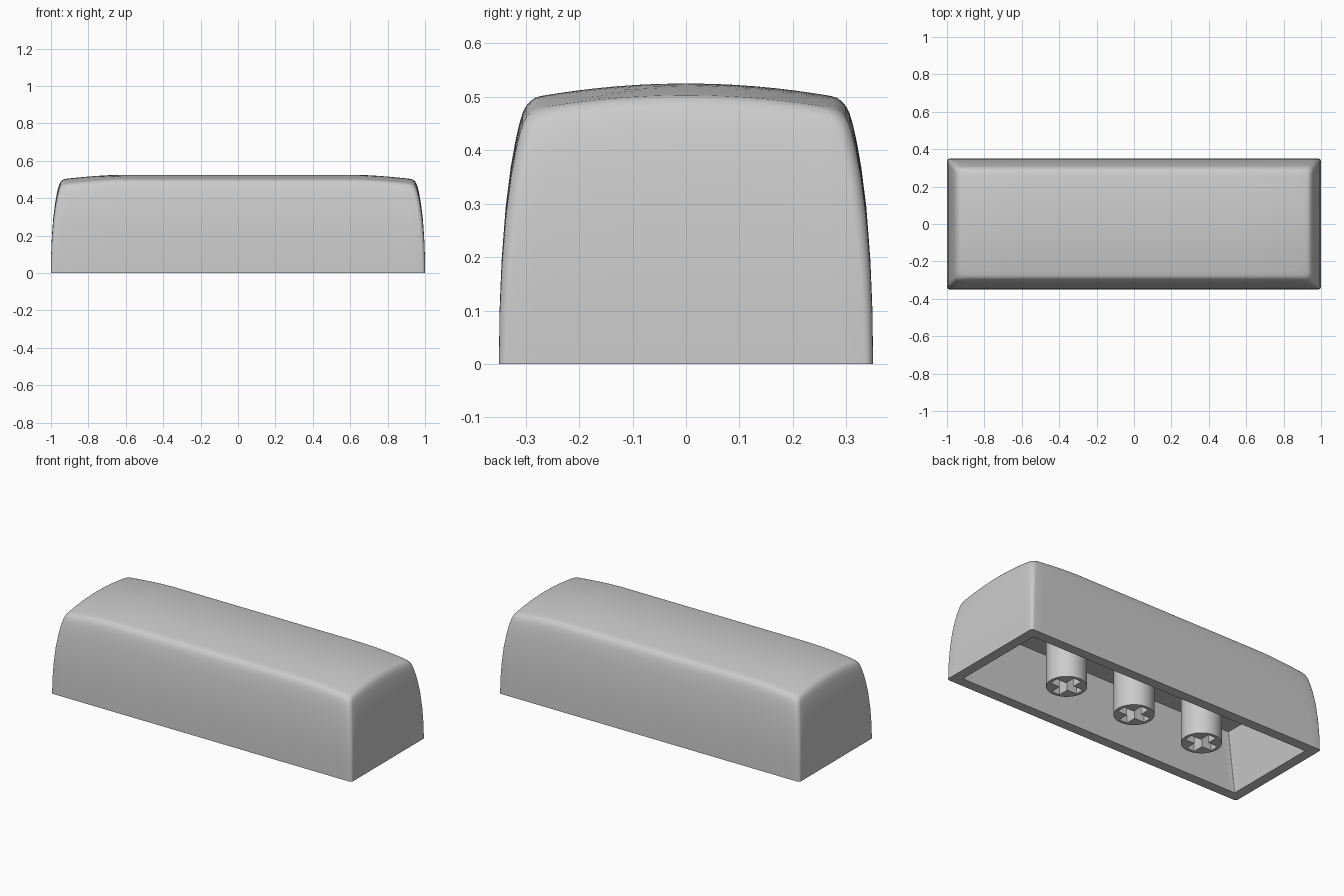
import bpy, bmesh, math
from mathutils import Vector

cube = bpy.data.objects.get("Cube")
if cube:
    bpy.data.objects.remove(cube, do_unlink=True)

HX, HY, CROWN = 1.0, 0.35, 0.525
CEILING = 0.34

grey = bpy.data.materials.new("light grey plastic")
grey.use_nodes = True
grey.diffuse_color = (0.6, 0.6, 0.6, 1)
grey.node_tree.nodes["Principled BSDF"].inputs["Base Color"].default_value = (0.6, 0.6, 0.6, 1)


def make_object(name, bm):
    bmesh.ops.recalc_face_normals(bm, faces=bm.faces[:])
    mesh = bpy.data.meshes.new(name)
    bm.to_mesh(mesh)
    bm.free()
    mesh.materials.append(grey)
    obj = bpy.data.objects.new(name, mesh)
    bpy.context.collection.objects.link(obj)
    return obj


def smooth(obj, degrees):
    bpy.ops.object.select_all(action='DESELECT')
    obj.select_set(True)
    bpy.context.view_layer.objects.active = obj
    bpy.ops.object.shade_smooth_by_angle(angle=math.radians(degrees))


def outline(hx, hy, r, arc=5, nx=40, ny=14):
    """Rounded rectangle with evenly divided sides."""
    r = min(r, hx, hy)
    corners = []
    for k, (sx, sy) in enumerate([(1, 1), (-1, 1), (-1, -1), (1, -1)]):
        centre = Vector((sx * (hx - r), sy * (hy - r)))
        angles = [math.pi / 2 * (k + i / arc) for i in range(arc + 1)]
        corners.append([centre + r * Vector((math.cos(a), math.sin(a))) for a in angles])
    points = []
    for k in range(4):
        points += corners[k]
        a, b = corners[k][-1], corners[(k + 1) % 4][0]
        n = nx if k % 2 == 0 else ny
        points += [a.lerp(b, i / n) for i in range(1, n)]
    return points


def top_height(p):
    """Crowned top, falling away towards both ends."""
    end = max(0, abs(p.x) - 0.62) / 0.33
    return CROWN - 0.025 * (p.y / 0.28) ** 2 - 0.025 * end ** 1.6


# Hollow cap: ceiling, inner walls, rim, curved outer walls and crowned top
bm = bmesh.new()
rings = []


def add_ring(points, height):
    rings.append([bm.verts.new((p.x, p.y, height(p))) for p in points])


add_ring(outline(HX - 0.122, HY - 0.082, 0.004), lambda p: CEILING)
add_ring(outline(HX - 0.06, HY - 0.06, 0.004), lambda p: 0)

# Outer wall as (share of height, inset)
wall = [(0, 0), (0.2, 0.001), (0.4, 0.005), (0.6, 0.0125), (0.75, 0.022), (0.85, 0.031),
        (0.91, 0.038), (0.95, 0.0445), (0.973, 0.051), (0.988, 0.059), (0.997, 0.067), (1, 0.077)]
for share, inset in wall:
    add_ring(outline(HX - inset, HY - inset, 0.016 + 0.012 * share),
             lambda p: share * top_height(p))
for inset in (0.1, 0.14, 0.18, 0.22, 0.26, 0.3, HY):
    add_ring(outline(HX - inset, HY - inset, 0.03), top_height)

for a, b in zip(rings, rings[1:]):
    for i in range(len(a)):
        j = (i + 1) % len(a)
        bm.faces.new((a[i], a[j], b[j], b[i]))
bm.faces.new(rings[0])
bmesh.ops.remove_doubles(bm, verts=bm.verts[:], dist=0.0001)
bmesh.ops.dissolve_degenerate(bm, edges=bm.edges[:], dist=0.0001)
smooth(make_object("cap_shell", bm), 35)


# Round mounting stems with a cross-shaped socket
def make_stem(name, x):
    bm = bmesh.new()
    depth = CEILING + 0.02
    bmesh.ops.create_cone(bm, cap_ends=True, segments=48, radius1=0.109, radius2=0.109, depth=depth)
    bmesh.ops.translate(bm, verts=bm.verts[:], vec=(x, 0, depth / 2))
    stem = make_object(name, bm)
    cutters = []
    for size in ((0.18, 0.052, 0.6), (0.052, 0.18, 0.6)):
        cut = bmesh.new()
        bmesh.ops.create_cube(cut, size=1)
        bmesh.ops.scale(cut, verts=cut.verts[:], vec=size)
        bmesh.ops.translate(cut, verts=cut.verts[:], vec=(x, 0, 0))
        cutter = make_object("socket_cutter", cut)
        cutter.hide_render = True
        cutters.append(cutter)
        mod = stem.modifiers.new("socket", 'BOOLEAN')
        mod.operation = 'DIFFERENCE'
        mod.solver = 'EXACT'
        mod.object = cutter
    bpy.ops.object.select_all(action='DESELECT')
    stem.select_set(True)
    bpy.context.view_layer.objects.active = stem
    for mod in list(stem.modifiers):
        bpy.ops.object.modifier_apply(modifier=mod.name)
    for cutter in cutters:
        bpy.data.objects.remove(cutter, do_unlink=True)
    smooth(stem, 30)


for name, x in (("right_stem", -0.466), ("middle_stem", 0), ("left_stem", 0.466)):
    make_stem(name, x)
